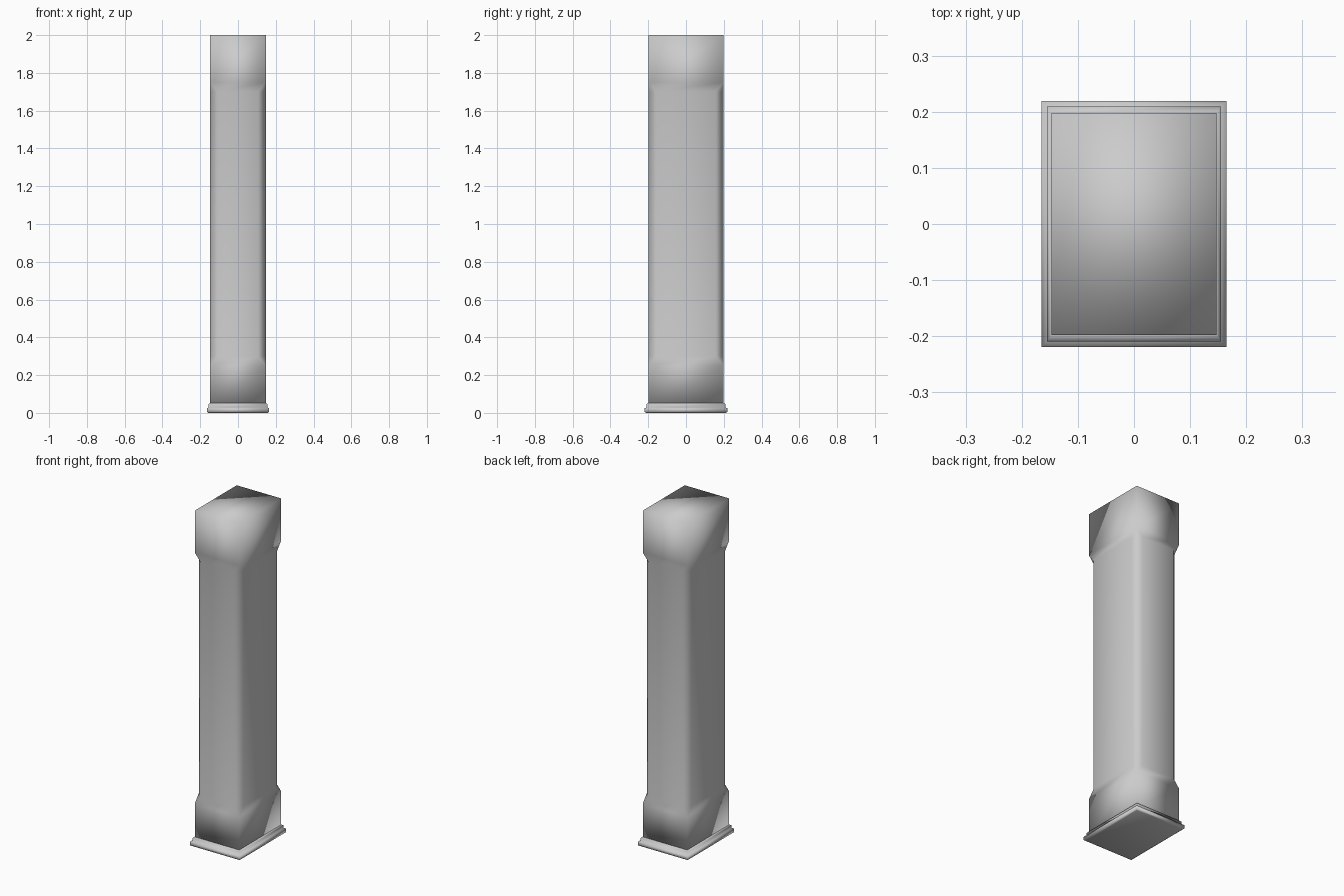
import bpy, bmesh

if "Cube" in bpy.data.objects:
    bpy.data.objects.remove(bpy.data.objects["Cube"])


def ring(bm, hx, hy, z, c):
    """Rectangle with corners cut by c (a plain rectangle when c is 0)."""
    pts = []
    for sx, sy in ((1, 1), (-1, 1), (-1, -1), (1, -1)):
        pair = [(sx * hx, sy * (hy - c)), (sx * (hx - c), sy * hy)]
        pts += pair if sx * sy > 0 else pair[::-1]
    return [bm.verts.new((x, y, z)) for x, y in pts]


def loft(name, sections):
    """Skin a stack of (half x, half y, z, corner cut) sections and cap it."""
    bm = bmesh.new()
    rings = [ring(bm, *s) for s in sections]
    for a, b in zip(rings, rings[1:]):
        for i in range(8):
            j = (i + 1) % 8
            bm.faces.new((a[i], a[j], b[j], b[i]))
    bm.faces.new(rings[0][::-1])
    bm.faces.new(rings[-1])
    bmesh.ops.remove_doubles(bm, verts=bm.verts, dist=1e-5)
    bmesh.ops.recalc_face_normals(bm, faces=bm.faces)
    for f in bm.faces:
        f.smooth = True
    me = bpy.data.meshes.new(name)
    bm.to_mesh(me)
    bm.free()
    ob = bpy.data.objects.new(name, me)
    bpy.context.collection.objects.link(ob)
    return ob


HX, HY, CUT = 0.147, 0.198, 0.04

# Post: square ends, stopped chamfers along the shaft
loft("post", [
    (HX, HY, 0.04, 0), (HX, HY, 0.25, 0), (HX, HY, 0.30, CUT),
    (HX, HY, 1.70, CUT), (HX, HY, 1.75, 0), (HX, HY, 2.0, 0),
])

# Stepped base moulding
loft("base_moulding", [
    (HX + 0.010, HY + 0.013, 0.0, 0),
    (HX + 0.018, HY + 0.021, 0.005, 0), (HX + 0.018, HY + 0.021, 0.025, 0),
    (HX + 0.008, HY + 0.011, 0.028, 0), (HX + 0.008, HY + 0.011, 0.047, 0),
    (HX, HY, 0.052, 0),
])
